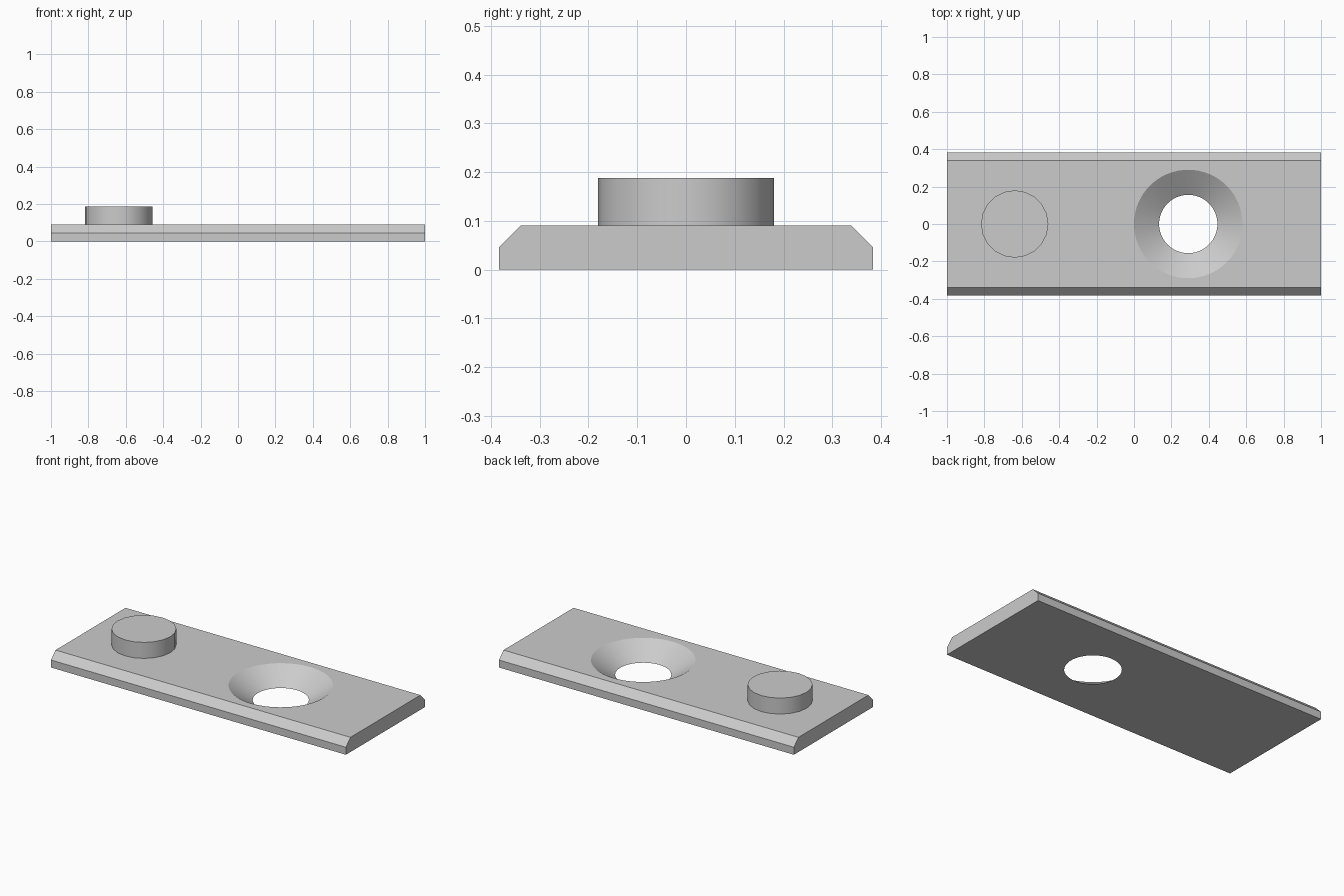
import bpy, bmesh, math

if "Cube" in bpy.data.objects:
    bpy.data.objects.remove(bpy.data.objects["Cube"], do_unlink=True)

HALF_LENGTH, HALF_WIDTH, THICK = 1.0, 0.383, 0.09
CHAMFER = 0.044
HOLE_X, HOLE_TOP, HOLE_BOTTOM = 0.29, 0.29, 0.156
PEG_X, PEG_RADIUS, PEG_TOP = -0.638, 0.18, 0.188

grey = bpy.data.materials.new("plain grey")
grey.use_nodes = True
colour = (0.6, 0.6, 0.6, 1)
grey.diffuse_color = colour
grey.node_tree.nodes["Principled BSDF"].inputs["Base Color"].default_value = colour


def smooth(obj):
    bpy.ops.object.select_all(action="DESELECT")
    obj.select_set(True)
    bpy.context.view_layer.objects.active = obj
    bpy.ops.object.shade_smooth_by_angle(angle=math.radians(25))


def cone(name, x, z0, z1, r0, r1, sides):
    bpy.ops.mesh.primitive_cone_add(vertices=sides, radius1=r0, radius2=r1,
                                    depth=z1 - z0, location=(x, 0, (z0 + z1) / 2))
    obj = bpy.context.object
    obj.name = name
    obj.data.materials.append(grey)
    return obj


# Plate: chamfered cross-section swept along x
half = [(HALF_WIDTH, 0), (HALF_WIDTH, THICK - CHAMFER), (HALF_WIDTH - CHAMFER, THICK)]
section = half + [(-y, z) for y, z in reversed(half)]
bm = bmesh.new()
end = bm.faces.new([bm.verts.new((-HALF_LENGTH, y, z)) for y, z in section])
swept = bmesh.ops.extrude_face_region(bm, geom=[end])["geom"]
bmesh.ops.translate(bm, vec=(2 * HALF_LENGTH, 0, 0),
                    verts=[v for v in swept if isinstance(v, bmesh.types.BMVert)])
bmesh.ops.recalc_face_normals(bm, faces=bm.faces)
mesh = bpy.data.meshes.new("plate")
bm.to_mesh(mesh)
bm.free()
mesh.materials.append(grey)
plate = bpy.data.objects.new("plate", mesh)
bpy.context.collection.objects.link(plate)

# Countersunk hole: the cutter continues the cone past both faces
extra = 0.02
flare = (HOLE_TOP - HOLE_BOTTOM) / THICK * extra
cutter = cone("hole_cutter", HOLE_X, -extra, THICK + extra,
              HOLE_BOTTOM - flare, HOLE_TOP + flare, 64)
cutter.hide_render = True
cut = plate.modifiers.new("countersink", "BOOLEAN")
cut.operation = "DIFFERENCE"
cut.solver = "EXACT"
cut.object = cutter
bpy.context.view_layer.objects.active = plate
bpy.ops.object.modifier_apply(modifier=cut.name)
bpy.data.objects.remove(cutter, do_unlink=True)
smooth(plate)

# Round peg standing on the plate
smooth(cone("peg", PEG_X, THICK, PEG_TOP, PEG_RADIUS, PEG_RADIUS, 20))
